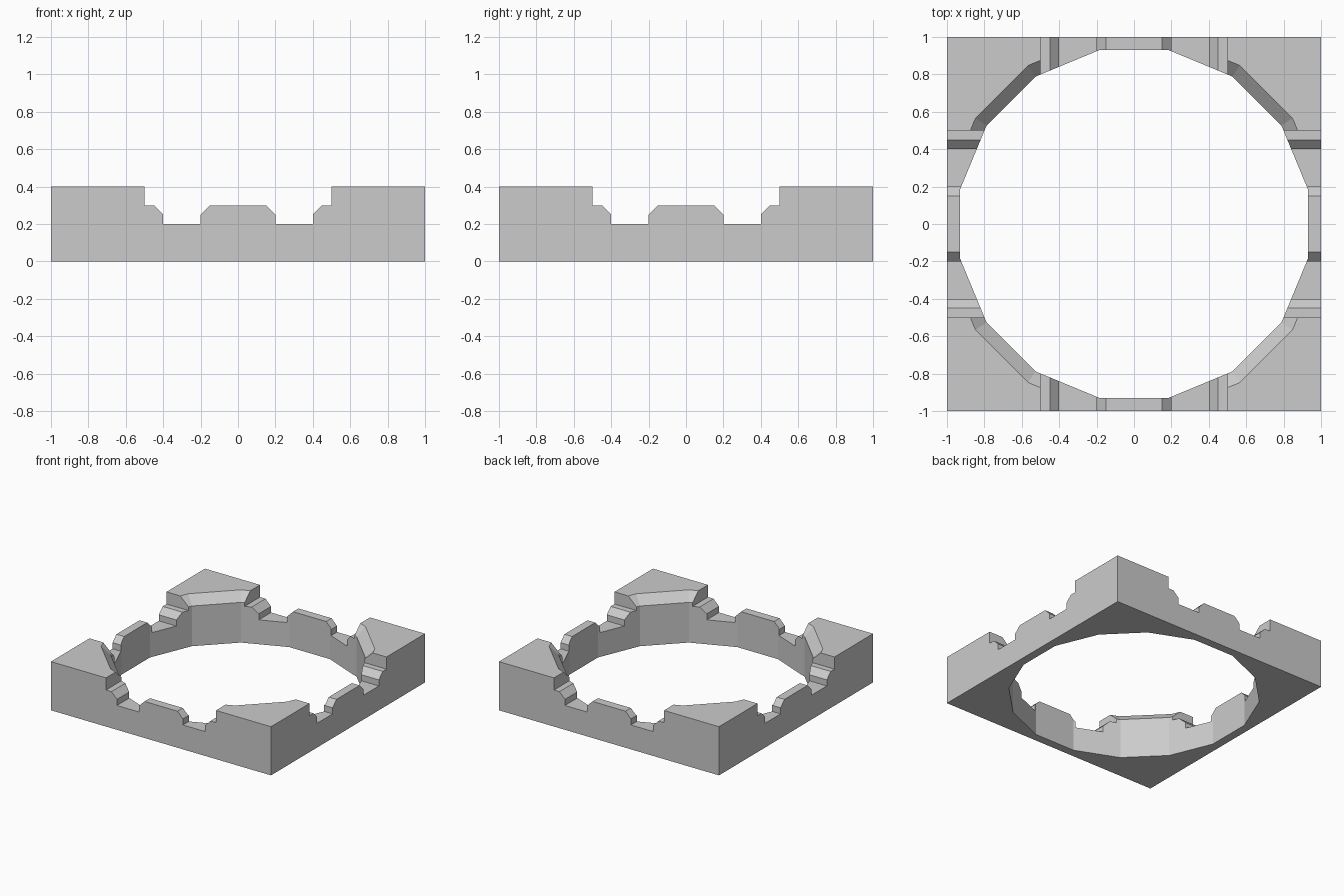
import bpy, bmesh
from math import pi, cos, sin

if "Cube" in bpy.data.objects:
    bpy.data.objects.remove(bpy.data.objects["Cube"])


def mesh_object(name, bm):
    bmesh.ops.recalc_face_normals(bm, faces=bm.faces)
    me = bpy.data.meshes.new(name)
    bm.to_mesh(me)
    bm.free()
    ob = bpy.data.objects.new(name, me)
    bpy.context.collection.objects.link(ob)
    return ob


def loft(name, rings):
    """Closed solid skinned through rings with equal point counts."""
    bm = bmesh.new()
    vs = [[bm.verts.new(p) for p in r] for r in rings]
    n = len(vs[0])
    for a, b in zip(vs, vs[1:]):
        for i in range(n):
            j = (i + 1) % n
            bm.faces.new((a[i], a[j], b[j], b[i]))
    bm.faces.new(vs[0])
    bm.faces.new(vs[-1])
    return mesh_object(name, bm)


def cut(target, cutter):
    cutter.hide_render = True
    mod = target.modifiers.new("cut", 'BOOLEAN')
    mod.operation = 'DIFFERENCE'
    mod.solver = 'EXACT'
    mod.object = cutter
    bpy.context.view_layer.objects.active = target
    bpy.ops.object.modifier_apply(modifier=mod.name)
    bpy.data.objects.remove(cutter, do_unlink=True)


# Square base block
H = 0.4
square = [(-1, -1), (1, -1), (1, 1), (-1, 1)]
base = loft("square_base_ring", [[(x, y, z) for x, y in square] for z in (0, H)])

# 16-sided round opening with a bevelled rim at the top
R, BEVEL = 0.948, 0.07
k = cos(pi / 16)


def ring(apothem, z):
    r = apothem / k
    return [(r * cos((i + .5) * pi / 8), r * sin((i + .5) * pi / 8), z) for i in range(16)]


a = R * k
cut(base, loft("opening_cutter", [ring(a, -0.2), ring(a, H - BEVEL),
                                  ring(a + 2 * BEVEL, H + BEVEL)]))

# Stepped crenellation channel, cut across in both directions
half = [(.15, .3), (.2, .25), (.2, .2), (.4, .2), (.4, .25), (.45, .3), (.5, .3), (.5, .7)]
profile = [(-u, z) for u, z in reversed(half)] + half
cut(base, loft("front_back_channel", [[(u, v, z) for u, z in profile] for v in (-1.2, 1.2)]))
cut(base, loft("left_right_channel", [[(v, u, z) for u, z in profile] for v in (-1.2, 1.2)]))
